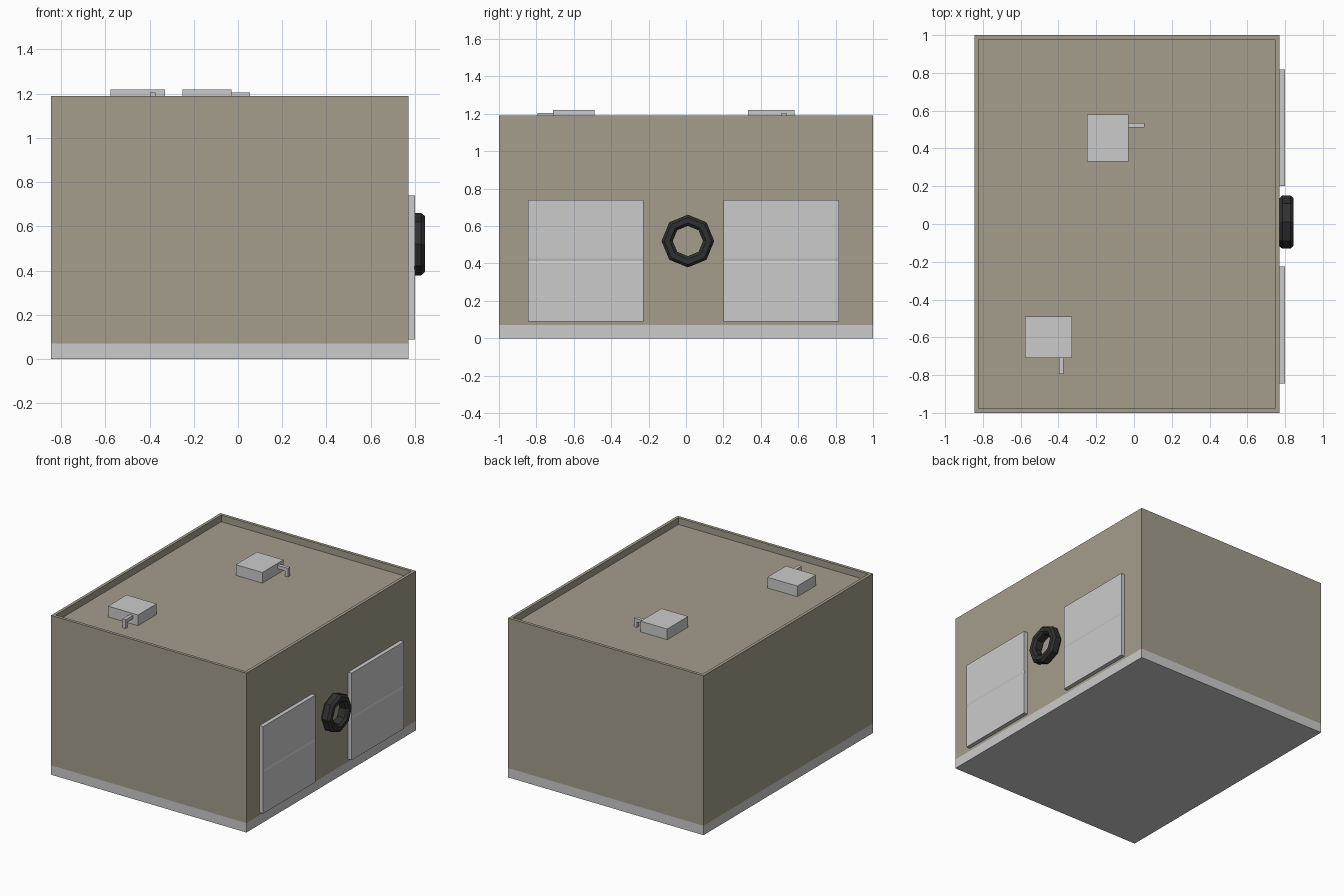
import bpy, bmesh
from math import pi
from mathutils import Matrix, Vector

if "Cube" in bpy.data.objects:
    bpy.data.objects.remove(bpy.data.objects["Cube"])


def material(name, color):
    mat = bpy.data.materials.new(name)
    mat.diffuse_color = (*color, 1)
    mat.use_nodes = True
    mat.node_tree.nodes["Principled BSDF"].inputs["Base Color"].default_value = mat.diffuse_color
    return mat


def finish(name, bm, mat=None, matrix=None):
    bmesh.ops.recalc_face_normals(bm, faces=bm.faces)
    mesh = bpy.data.meshes.new(name)
    bm.to_mesh(mesh)
    bm.free()
    obj = bpy.data.objects.new(name, mesh)
    bpy.context.collection.objects.link(obj)
    if mat:
        mesh.materials.append(mat)
    if matrix:
        obj.matrix_world = matrix
    return obj


def box_mesh(lo, hi):
    lo, hi = Vector(lo), Vector(hi)
    bm = bmesh.new()
    bmesh.ops.create_cube(bm, size=1, matrix=Matrix.Translation((lo + hi) / 2)
                          @ Matrix.Diagonal((*(hi - lo), 1)))
    return bm


def prism_mesh(profile, y0, y1):
    # x-z profile swept along y
    bm = bmesh.new()
    face = bm.faces.new([bm.verts.new((x, y0, z)) for x, z in profile])
    new = bmesh.ops.extrude_face_region(bm, geom=[face])["geom"]
    verts = [g for g in new if isinstance(g, bmesh.types.BMVert)]
    bmesh.ops.translate(bm, verts=verts, vec=(0, y1 - y0, 0))
    return bm


wall_mat = material("wall_paint", (0.37, 0.34, 0.264))
rubber = material("rubber", (0.03, 0.03, 0.03))

X0, X1, ROOF = -0.845, 0.77, 1.14

# Base slab
finish("foundation", box_mesh((X0, -1, 0), (X1, 1, 0.07)))

# Walls with a sunken roof behind a parapet
bm = box_mesh((X0, -1, 0.07), (X1, 1, 1.19))
top = max(bm.faces, key=lambda f: f.calc_center_median().z)
bmesh.ops.inset_region(bm, faces=[top], thickness=0.032)
deck = bmesh.ops.extrude_discrete_faces(bm, faces=[top])["faces"][0]
bmesh.ops.translate(bm, verts=deck.verts, vec=(0, 0, ROOF - 1.19))
finish("building_walls", bm, wall_mat)

# Loading doors with a shallow seam across the middle
door = [(X1 - 0.01, 0.09), (0.80, 0.09), (0.80, 0.40), (0.797, 0.413),
        (0.80, 0.426), (0.80, 0.74), (X1 - 0.01, 0.74)]
for side, y0, y1 in (("left", -0.845, -0.226), ("right", 0.2, 0.817)):
    finish(side + "_door", prism_mesh(door, y0, y1))

# Eight-sided tyre hung on the wall
bm = bmesh.new()
section = [(0.768, 0.09), (0.768, 0.125), (0.785, 0.141), (0.828, 0.141),
           (0.845, 0.126), (0.845, 0.097), (0.83, 0.081), (0.78, 0.081)]
verts = [bm.verts.new((x, 0, r)) for x, r in section]
edges = [bm.edges.new((verts[i - 1], verts[i])) for i in range(len(verts))]
bmesh.ops.spin(bm, geom=verts + edges, axis=(1, 0, 0), cent=(0, 0, 0),
               angle=2 * pi, steps=8, use_merge=True)
bmesh.ops.remove_doubles(bm, verts=bm.verts, dist=0.0005)
finish("wall_tyre", bm, rubber, Matrix.Translation((0, 0.01, 0.52)))

# Rooftop units, each with a bent pipe going down to the roof
elbow = [(0.11, 0.04), (0.11, 0.065), (0.195, 0.065), (0.195, 0),
         (0.17, 0), (0.17, 0.04)]
for tag, x, y, turn in (("rear", -0.14, 0.455, 0), ("front", -0.453, -0.60, -pi / 2)):
    place = Matrix.Translation((x, y, ROOF)) @ Matrix.Rotation(turn, 4, "Z")
    finish(tag + "_roof_unit", box_mesh((-0.11, -0.124, 0), (0.11, 0.124, 0.08)),
           matrix=place)
    finish(tag + "_roof_pipe", prism_mesh(elbow, 0.055, 0.081), matrix=place)
